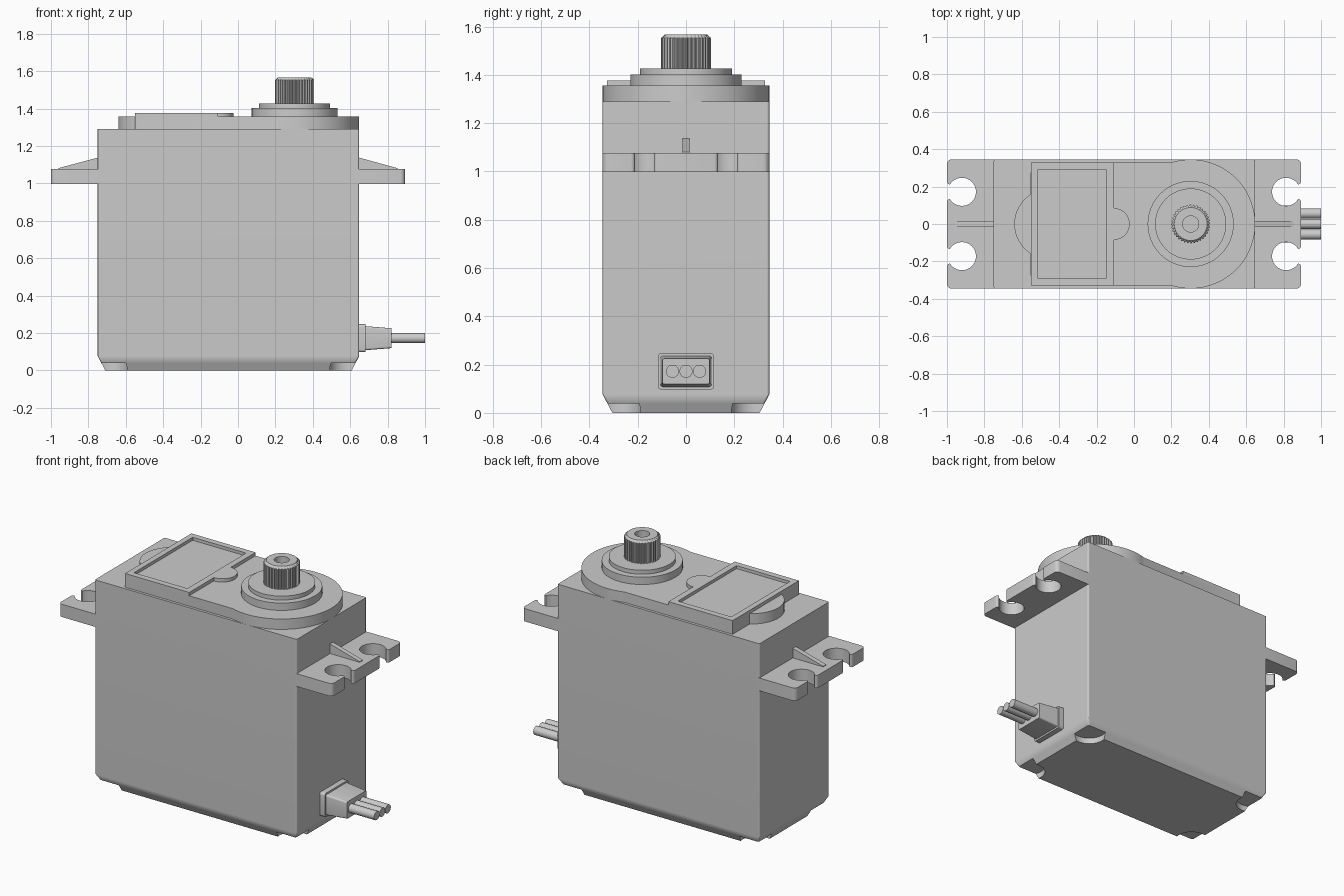
import bpy, bmesh
from math import sin, cos, pi, radians

if "Cube" in bpy.data.objects:
    bpy.data.objects.remove(bpy.data.objects["Cube"])

GREY = (0.6, 0.6, 0.6, 1)
grey = bpy.data.materials.new("plain grey plastic")
grey.use_nodes = True
grey.diffuse_color = GREY
grey.node_tree.nodes["Principled BSDF"].inputs["Base Color"].default_value = GREY


def loft(name, rings):
    """Skin rings of equal point count and cap both ends."""
    bm = bmesh.new()
    loops = [[bm.verts.new(p) for p in ring] for ring in rings]
    n = len(loops[0])
    for a, b in zip(loops, loops[1:]):
        for i in range(n):
            j = (i + 1) % n
            bm.faces.new((a[i], a[j], b[j], b[i]))
    bm.faces.new(loops[0][::-1])
    bm.faces.new(loops[-1])
    bmesh.ops.recalc_face_normals(bm, faces=bm.faces)
    mesh = bpy.data.meshes.new(name)
    bm.to_mesh(mesh)
    bm.free()
    mesh.materials.append(grey)
    ob = bpy.data.objects.new(name, mesh)
    bpy.context.collection.objects.link(ob)
    return ob


def at_z(outline, z):
    return [(x, y, z) for x, y in outline]


def at_x(outline, x):
    return [(x, y, z) for y, z in outline]


def prism(name, outline, z0, z1):
    return loft(name, [at_z(outline, z0), at_z(outline, z1)])


def arc(cx, cy, r, a0, a1, n):
    return [(cx + r * cos(radians(a0 + (a1 - a0) * i / n)),
             cy + r * sin(radians(a0 + (a1 - a0) * i / n))) for i in range(n + 1)]


def circle(cx, cy, r, n=64):
    return arc(cx, cy, r, 0, 360, n)[:-1]


def rounded(x0, x1, y0, y1, r, n=4):
    return (arc(x1 - r, y1 - r, r, 0, 90, n) + arc(x0 + r, y1 - r, r, 90, 180, n)
            + arc(x0 + r, y0 + r, r, 180, 270, n) + arc(x1 - r, y0 + r, r, 270, 360, n))


def mirror_y(half):
    """Close a half outline across y = 0, keeping points on the axis single."""
    return half + [(x, -y) for x, y in reversed(half) if abs(y) > 1e-5]


def cut(ob, cutter):
    mod = ob.modifiers.new("cut", "BOOLEAN")
    mod.operation, mod.solver, mod.object = "DIFFERENCE", "EXACT", cutter
    bpy.context.view_layer.objects.active = ob
    bpy.ops.object.modifier_apply(modifier=mod.name)
    bpy.data.objects.remove(cutter)


LEFT, RIGHT, SIDE = -0.75, 0.648, 0.345
SHAFT = 0.303

# Case with a tapered foot and scooped bottom corners
case = loft("case", [at_z(rounded(LEFT + d, RIGHT - d, d - SIDE, SIDE - d, 0.01), z)
                     for d, z in ((0.04, 0), (0.0, 0.076), (0.0, 1.291))])
for x in (LEFT + 0.06, RIGHT - 0.06):
    for y in (-0.285, 0.285):
        cut(case, prism("corner_cutter", circle(x, y, 0.1, 40), -0.1, 0.038))

# Top cover, round at the shaft end and with a small lobe at the other
cover = mirror_y(arc(SHAFT, 0, SIDE, 0, 108, 32) + [(-0.552, 0.328)]
                 + arc(-0.453, 0, 0.187, 122, 180, 12))
prism("top_cover", cover, 1.291, 1.356)

# Raised label frame with a half-round tab and a shallow recess
frame = prism("label_frame", mirror_y(arc(-0.108, 0, 0.085, 0, 90, 12)
              + [(-0.108, 0.328), (-0.552, 0.328)]), 1.35, 1.377)
cut(frame, prism("recess_cutter", rounded(-0.517, -0.147, -0.29, 0.29, 0.004), 1.358, 1.5))

# Shaft collars
prism("lower_collar", circle(SHAFT, 0, 0.23), 1.35, 1.402)
prism("upper_collar", circle(SHAFT, 0, 0.19), 1.395, 1.427)

# Splined output shaft with a screw hole
TEETH = 36


def spline():
    pts = []
    for i in range(TEETH * 4):
        r = 0.104 if i % 4 < 2 else 0.097
        a = 2 * pi * i / (TEETH * 4)
        pts.append((SHAFT + r * cos(a), r * sin(a)))
    return pts


hole = circle(SHAFT, 0, 0.043, TEETH * 4)
rim = circle(SHAFT, 0, 0.088, TEETH * 4)
loft("output_shaft", [at_z(spline(), 1.42), at_z(spline(), 1.553),
                      at_z(rim, 1.567), at_z(hole, 1.567), at_z(hole, 1.467)])


# Mounting ears with open screw slots and a stiffening rib
def ear(name, base, tip):
    s = 1 if tip > base else -1
    length = abs(tip - base)
    hx, hy, lip = length - 0.08, 0.172, 0.016
    half = arc(length - lip, hy - 0.055, lip, 0, 90, 5)
    half += arc(hx, hy, 0.075, -32, -328, 36)
    half += arc(length - lip, hy + 0.055, lip, 270, 360, 5)
    half += arc(length - 0.025, SIDE - 0.025, 0.025, 0, 90, 5) + [(-0.02, SIDE)]
    prism(name + "_ear", [(base + s * u, v) for u, v in mirror_y(half)], 0.997, 1.077)
    rib = [(base - s * 0.01, 1.14), (base + s * (length - 0.04), 1.081),
           (base + s * (length - 0.04), 1.07), (base - s * 0.01, 1.07)]
    loft(name + "_rib", [[(x, y, z) for x, z in rib] for y in (-0.015, 0.015)])


ear("right", LEFT, -1.0)
ear("left", RIGHT, 0.893)

# Cable grommet and three wires
WIRE_Z = 0.172
flange = rounded(-0.117, 0.117, WIRE_Z - 0.075, WIRE_Z + 0.075, 0.015)
loft("grommet_flange", [at_x(flange, 0.63), at_x(flange, 0.683)])
loft("grommet", [at_x(rounded(-w, w, WIRE_Z - h, WIRE_Z + h, 0.01), x)
                 for w, h, x in ((0.107, 0.065, 0.67), (0.098, 0.053, 0.822))])
for i, y in enumerate((-0.056, 0, 0.056)):
    wire = circle(y, WIRE_Z, 0.027, 24)
    loft("wire_%d" % (i + 1), [at_x(wire, 0.8), at_x(wire, 1.0)])

# Smooth the curved walls, keep edges crisp and the large walls flat
for ob in bpy.context.collection.objects:
    ob.select_set(ob.type == "MESH")
bpy.context.view_layer.objects.active = case
bpy.ops.object.shade_smooth_by_angle(angle=radians(32))
case.modifiers.new("flat_walls", "WEIGHTED_NORMAL").keep_sharp = True
